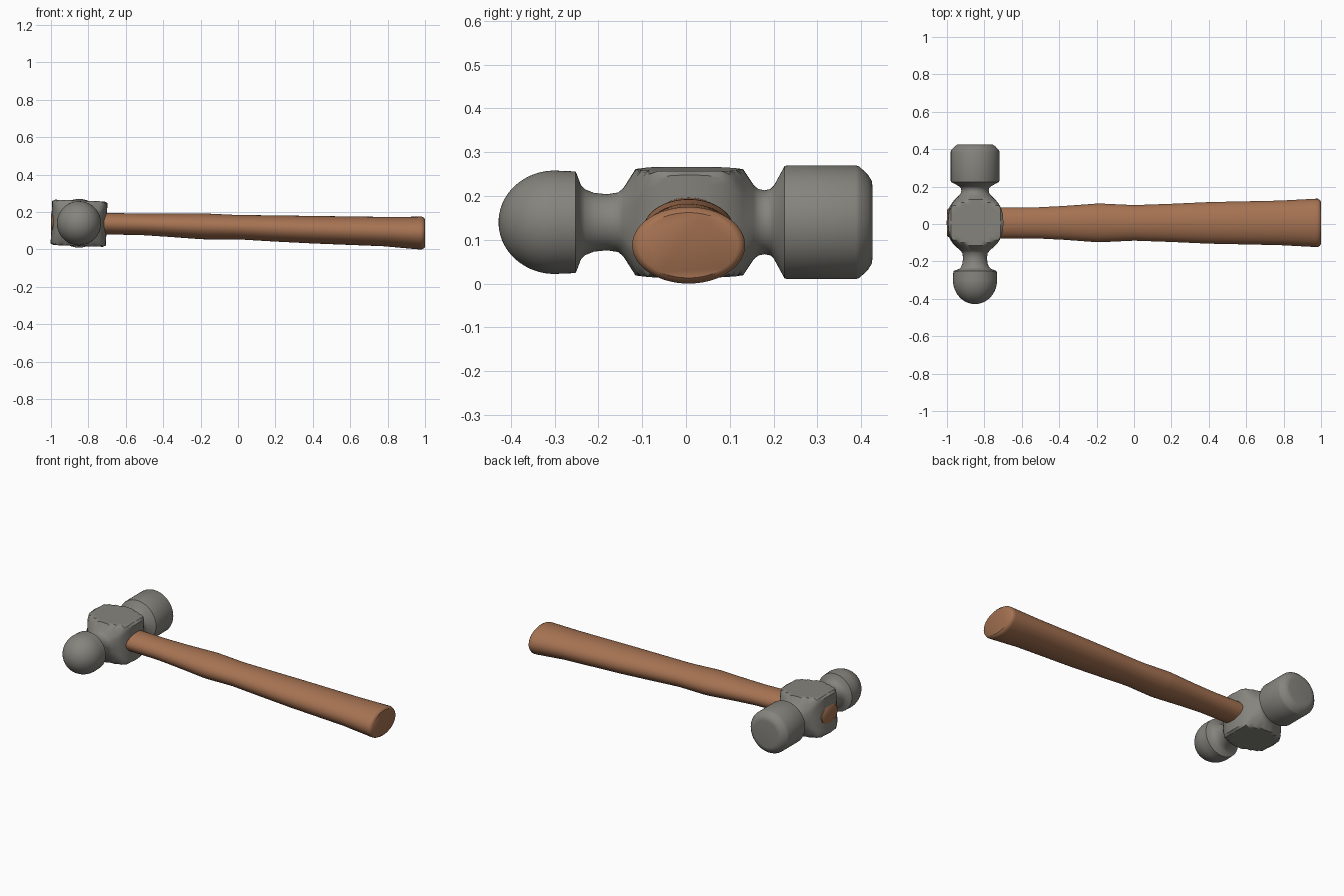
import bpy, bmesh, math
from mathutils import Matrix, Vector

if "Cube" in bpy.data.objects:
    bpy.data.objects.remove(bpy.data.objects["Cube"])

SEG = 72


def material(name, rgb):
    m = bpy.data.materials.new(name)
    m.diffuse_color = (*rgb, 1)
    m.use_nodes = True
    m.node_tree.nodes["Principled BSDF"].inputs["Base Color"].default_value = m.diffuse_color
    return m


def loft(name, rings, mat, angle):
    """Skin closed rings of points and cap both ends."""
    bm = bmesh.new()
    loops = [[bm.verts.new(p) for p in r] for r in rings]
    for a, b in zip(loops, loops[1:]):
        for i in range(SEG):
            j = (i + 1) % SEG
            bm.faces.new((a[i], a[j], b[j], b[i]))
    bm.faces.new(loops[0])
    bm.faces.new(loops[-1])
    bmesh.ops.recalc_face_normals(bm, faces=bm.faces)
    mesh = bpy.data.meshes.new(name)
    bm.to_mesh(mesh)
    bm.free()
    mesh.materials.append(mat)
    ob = bpy.data.objects.new(name, mesh)
    bpy.context.collection.objects.link(ob)
    bpy.ops.object.select_all(action='DESELECT')
    ob.select_set(True)
    bpy.context.view_layer.objects.active = ob
    bpy.ops.object.shade_smooth_by_angle(angle=math.radians(angle))
    return ob


steel = material("grey steel", (0.235, 0.23, 0.205))
wood = material("brown wood", (0.38, 0.17, 0.085))

# Head: (y, radius) profile; the middle is cut to a flat-topped, barrel-sided block
profile = [(-0.30 - 0.128 * math.cos(t), 0.118 * math.sin(t))
           for t in (math.radians(a) for a in range(3, 91, 6))]          # ball
profile += [(-0.30, 0.118), (-0.252, 0.116), (-0.247, 0.104), (-0.24, 0.085),
            (-0.23, 0.075), (-0.21, 0.067), (-0.18, 0.064), (-0.155, 0.068),
            (-0.143, 0.078)]                                             # neck
profile += [(-0.115, 0.124), (-0.10, 0.145), (-0.085, 0.168), (-0.065, 0.20),
            (-0.035, 0.24), (0.007, 0.24), (0.05, 0.24), (0.08, 0.20),
            (0.10, 0.168), (0.115, 0.145), (0.13, 0.124)]                # block
profile += [(0.155, 0.084), (0.165, 0.076), (0.18, 0.073), (0.193, 0.076),
            (0.201, 0.084), (0.225, 0.128), (0.232, 0.13), (0.388, 0.13),
            (0.396, 0.127), (0.415, 0.109), (0.424, 0.095), (0.426, 0.08)]  # face

tilt = Matrix.Rotation(math.radians(2), 3, 'Y')
centre = Vector((-0.85, 0, 0.143))
rings = []
for y, r in profile:
    in_block = abs(y - 0.0075) < 0.125
    w = 0.148 - 0.04 * (abs(y - 0.0075) / 0.122) ** 2.6 if in_block else 1
    h = 0.1215 if in_block else 1
    ring = []
    for i in range(SEG):
        a = 2 * math.pi * (i + 0.5) / SEG
        c, s = math.cos(a), math.sin(a)
        d = min(r, w / abs(c), h / abs(s))
        ring.append(centre + tilt @ Vector((c * d, y, s * d)))
    rings.append(ring)
loft("hammer_head", rings, steel, 32)

# Handle: (x, half width in y, bottom z, top z) oval sections
sections = [(-1.0, 0.068, 0.096, 0.194), (-0.994, 0.076, 0.088, 0.202),
            (-0.70, 0.083, 0.083, 0.199), (-0.52, 0.083, 0.080, 0.194),
            (-0.38, 0.090, 0.071, 0.194), (-0.20, 0.103, 0.058, 0.196),
            (-0.17, 0.103, 0.057, 0.195), (0.0, 0.095, 0.057, 0.187),
            (0.20, 0.102, 0.045, 0.185), (0.40, 0.111, 0.035, 0.182),
            (0.78, 0.119, 0.020, 0.177), (0.97, 0.129, 0.003, 0.178),
            (0.983, 0.129, 0.003, 0.178), (0.993, 0.123, 0.008, 0.173),
            (1.0, 0.113, 0.016, 0.165)]
rings = []
for x, hy, lo, hi in sections:
    rings.append([(x, 0.006 + hy * math.cos(a), (lo + hi) / 2 + (hi - lo) / 2 * math.sin(a))
                  for a in (2 * math.pi * i / SEG for i in range(SEG))])
loft("handle", rings, wood, 40)

# Stand on the ground
bpy.context.view_layer.update()
low = min(v.co.z for o in bpy.data.objects for v in o.data.vertices)
for o in bpy.data.objects:
    o.data.transform(Matrix.Translation((0, 0, -low)))
